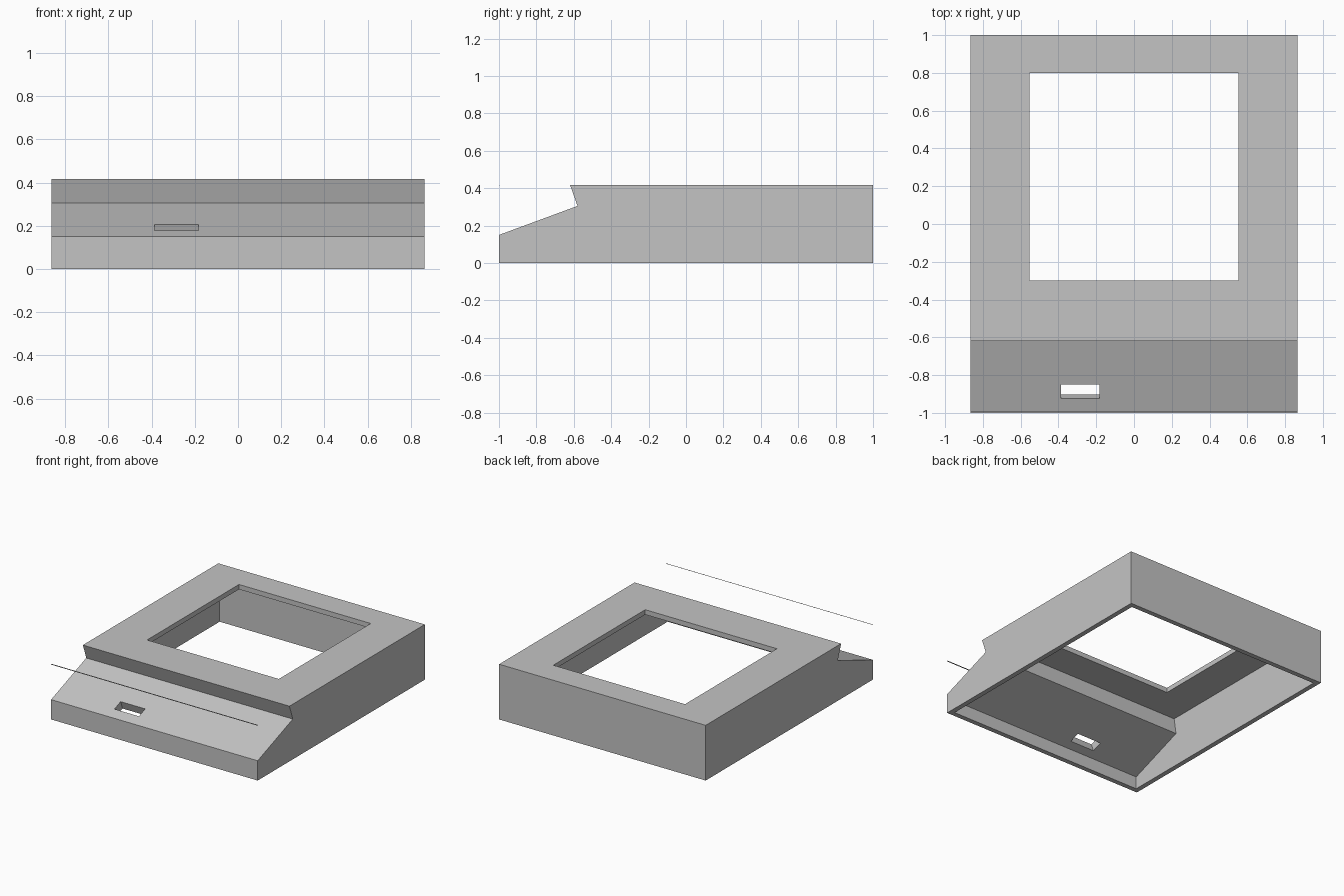
import bpy, bmesh, math
from mathutils import Matrix

if "Cube" in bpy.data.objects:
    bpy.data.objects.remove(bpy.data.objects["Cube"], do_unlink=True)

HALF_W, TOP, WALL = 0.865, 0.418, 0.037
TILT = math.radians(20)

grey = bpy.data.materials.new("plain grey")
grey.use_nodes = True
grey.diffuse_color = (0.55, 0.55, 0.55, 1)
grey.node_tree.nodes["Principled BSDF"].inputs["Base Color"].default_value = grey.diffuse_color


def make_object(name, bm):
    bmesh.ops.recalc_face_normals(bm, faces=bm.faces)
    mesh = bpy.data.meshes.new(name)
    bm.to_mesh(mesh)
    bm.free()
    mesh.materials.append(grey)
    obj = bpy.data.objects.new(name, mesh)
    bpy.context.collection.objects.link(obj)
    return obj


def prism(name, profile, half_width):
    """Extrude a side profile of (y, z) points across x."""
    bm = bmesh.new()
    face = bm.faces.new([bm.verts.new((-half_width, y, z)) for y, z in profile])
    out = bmesh.ops.extrude_face_region(bm, geom=[face])
    moved = [v for v in out["geom"] if isinstance(v, bmesh.types.BMVert)]
    bmesh.ops.translate(bm, verts=moved, vec=(2 * half_width, 0, 0))
    return make_object(name, bm)


def box(name, center, size, tilt=0.0):
    bm = bmesh.new()
    matrix = (Matrix.Translation(center) @ Matrix.Rotation(tilt, 4, 'X')
              @ Matrix.Diagonal((*size, 1)))
    bmesh.ops.create_cube(bm, size=1, matrix=matrix)
    return make_object(name, bm)


def cut(target, cutter):
    cutter.hide_render = True
    mod = target.modifiers.new("cut", 'BOOLEAN')
    mod.operation, mod.solver, mod.object = 'DIFFERENCE', 'EXACT', cutter
    bpy.context.view_layer.objects.active = target
    bpy.ops.object.modifier_apply(modifier=mod.name)
    bpy.data.objects.remove(cutter, do_unlink=True)


# Outer housing with sloped front panel and undercut step
housing = prism("housing", [(-1, 0), (1, 0), (1, TOP), (-0.62, TOP),
                            (-0.58, 0.305), (-1, 0.15)], HALF_W)

# Hollow interior, open at the bottom
cut(housing, prism("hollow_cutter", [
    (WALL - 1, -0.1), (1 - WALL, -0.1), (1 - WALL, TOP - WALL),
    (-0.55, TOP - WALL), (-0.53, 0.254), (WALL - 1, 0.095)], HALF_W - WALL))

# Square window in the top
cut(housing, box("window_cutter", (0, 0.25, TOP), (1.104, 1.1, 0.2)))

# Small slot straight through the sloped panel
cut(housing, box("slot_cutter", (-0.285, -0.8875, 0.1915), (0.205, 0.08, 0.25), TILT))

# Hair-thin strip above the front edge
prism("front_strip", [(-1, TOP), (-1, TOP - 0.003), (-0.993, TOP)], HALF_W)
